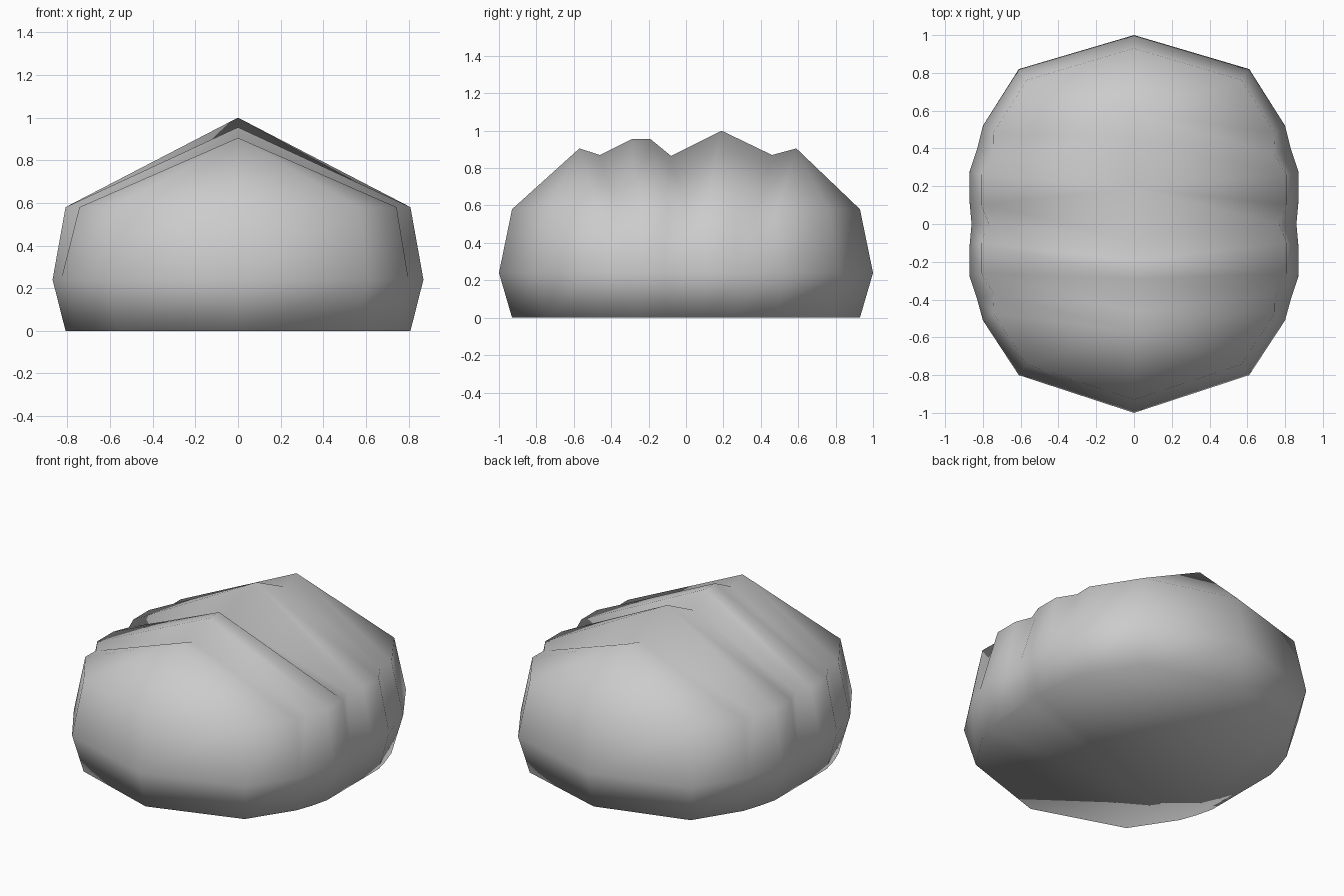
import bpy
import bmesh

cube = bpy.data.objects.get("Cube")
if cube:
    bpy.data.objects.remove(cube)

# Stations front to back: bulge x, bulge y, groove inset, ridge y, ridge z
STATIONS = [
    (0.00, -1.00, 0.00, -0.57, 0.905),
    (0.61, -0.80, 0.00, -0.57, 0.905),
    (0.80, -0.51, 0.00, -0.57, 0.905),
    (0.84, -0.40, 0.04, -0.46, 0.87),
    (0.87, -0.28, 0.00, -0.29, 0.955),
    (0.87, -0.11, 0.00, -0.19, 0.955),
    (0.87, 0.00, 0.04, -0.08, 0.865),
    (0.87, 0.11, 0.00, 0.19, 1.0),
    (0.87, 0.28, 0.00, 0.19, 1.0),
    (0.84, 0.40, 0.04, 0.46, 0.87),
    (0.80, 0.52, 0.00, 0.59, 0.905),
    (0.61, 0.82, 0.00, 0.59, 0.905),
    (0.00, 1.00, 0.00, 0.59, 0.905),
]
TAPER = 0.93
BULGE_Z, SHOULDER_Z = 0.24, 0.58

bm = bmesh.new()


def ring(scale, z, dent):
    """Closed loop around the loaf; the left half runs front to back."""
    half = [(x * scale - inset * dent, y * scale) for x, y, inset, _, _ in STATIONS]
    loop = half + [(-x, y) for x, y in half[-2:0:-1]]
    return [bm.verts.new((x, y, z)) for x, y in loop]


# Crust rings: base, bulge, shoulder
rings = [ring(TAPER, 0, 0), ring(1, BULGE_Z, 0.25), ring(TAPER, SHOULDER_Z, 1)]
count = len(rings[0])

# Scored ridge, sharing a vertex where neighbouring stations meet
crest = {}
for _, _, _, y, z in STATIONS:
    if y not in crest:
        crest[y] = bm.verts.new((0, y, z))
ridge = [crest[s[3]] for s in STATIONS]
ridge += ridge[-2:0:-1]


def bridge(lower, upper):
    for i in range(count):
        j = (i + 1) % count
        if upper[i] is upper[j]:
            bm.faces.new((lower[i], lower[j], upper[j]))
        else:
            bm.faces.new((lower[i], lower[j], upper[j], upper[i]))


for lower, upper in zip(rings, rings[1:] + [ridge]):
    bridge(lower, upper)
bm.faces.new(rings[0][::-1])  # flat underside
bmesh.ops.recalc_face_normals(bm, faces=bm.faces)
for face in bm.faces:
    face.smooth = True

# A single softly shaded loaf
mesh = bpy.data.meshes.new("loaf")
bm.to_mesh(mesh)
bm.free()
loaf = bpy.data.objects.new("loaf", mesh)
bpy.context.collection.objects.link(loaf)

grey = bpy.data.materials.new("plain_grey")
grey.use_nodes = True
color = (0.6, 0.6, 0.6, 1)
grey.diffuse_color = color
grey.node_tree.nodes["Principled BSDF"].inputs["Base Color"].default_value = color
mesh.materials.append(grey)
